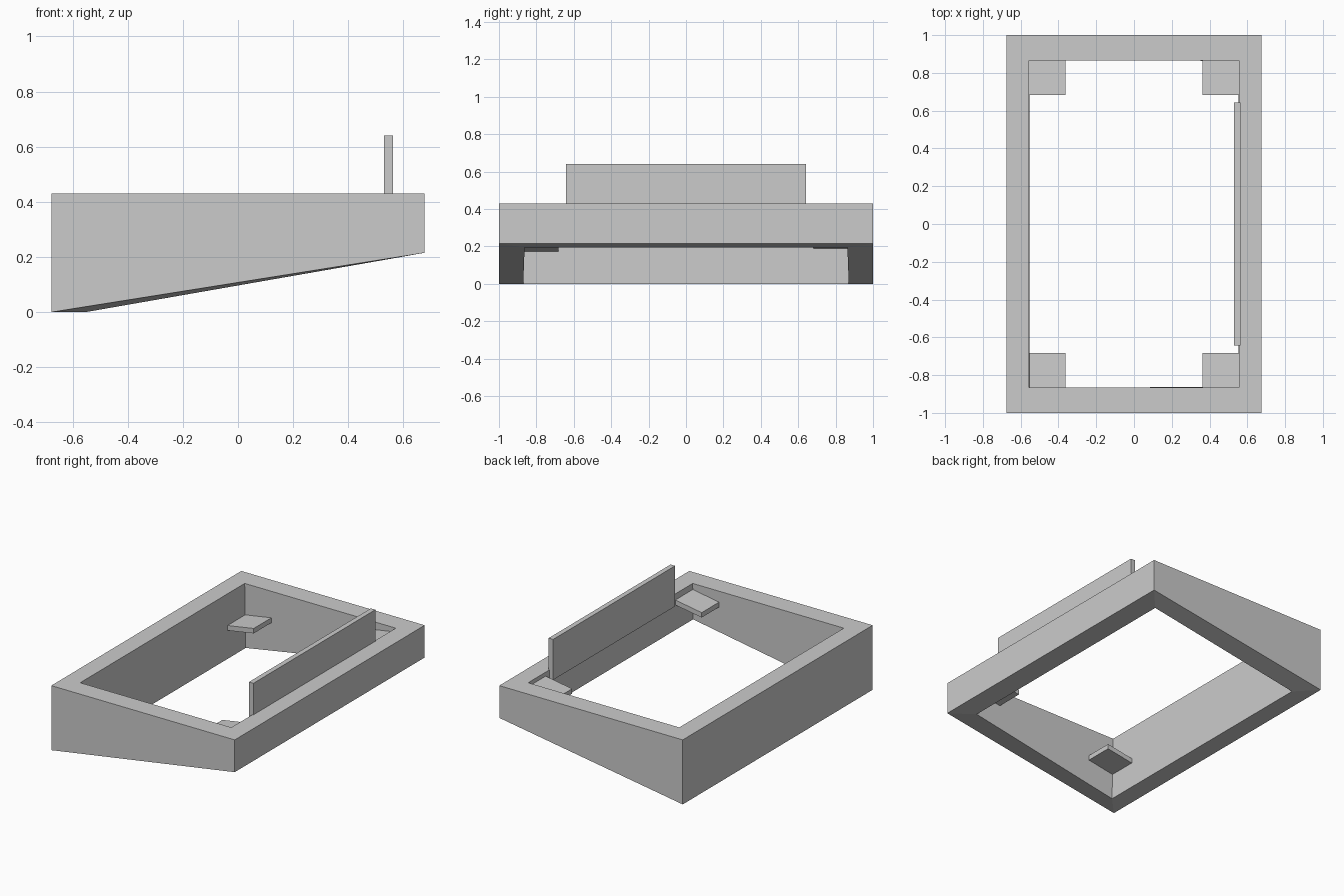
import bpy

cube = bpy.data.objects.get("Cube")
if cube:
    bpy.data.objects.remove(cube, do_unlink=True)

grey = bpy.data.materials.new("plain_grey")
grey.use_nodes = True
colour = (0.6, 0.6, 0.6, 1)
grey.diffuse_color = colour
grey.node_tree.nodes["Principled BSDF"].inputs["Base Color"].default_value = colour


def add_mesh(name, verts, faces):
    mesh = bpy.data.meshes.new(name)
    mesh.from_pydata(verts, [], faces)
    mesh.materials.append(grey)
    obj = bpy.data.objects.new(name, mesh)
    bpy.context.collection.objects.link(obj)
    return obj


def slab(name, x0, x1, y0, y1, low, high):
    """Box whose bottom and top heights are functions of x."""
    corners = [(x0, y0), (x1, y0), (x1, y1), (x0, y1)]
    verts = [(x, y, h(x)) for h in (low, high) for x, y in corners]
    sides = [(i, (i + 1) % 4, (i + 1) % 4 + 4, i + 4) for i in range(4)]
    return add_mesh(name, verts, [(3, 2, 1, 0), (4, 5, 6, 7)] + sides)


def rectangle(x, y_left, y_right, z_left, z_right):
    return [(-x, -y_left, z_left), (x, -y_right, z_right),
            (x, y_right, z_right), (-x, y_left, z_left)]


# Wedge-shaped open frame: outer and inner loops at top and bottom
OUT_X, IN_X, IN_Y, TOP = 0.676, 0.557, 0.866, 0.43
loops = [rectangle(OUT_X, 1, 1, 0, 0.215),
         rectangle(OUT_X, 1, 1, TOP, TOP),
         rectangle(IN_X, IN_Y, IN_Y, TOP, TOP),
         rectangle(IN_X - 0.005, IN_Y + 0.004, IN_Y - 0.003, 0, 0.193)]
faces = []
for ring in range(4):
    a, b = ring * 4, (ring + 1) % 4 * 4
    for i in range(4):
        j = (i + 1) % 4
        faces.append((a + i, a + j, b + j, b + i))
add_mesh("wedge_frame", [v for loop in loops for v in loop], faces)

# Four sloping support tabs in the inner corners
for end, sy, base in (("front", -1, 0.298), ("back", 1, 0.312)):
    for side, sx in (("right", -1), ("left", 1)):
        xs = sorted((sx * 0.362, sx * (IN_X + 0.004)))
        ys = sorted((sy * 0.682, sy * (IN_Y + 0.004)))
        slab(f"{end}_{side}_tab", *xs, *ys,
             lambda x: base - 0.033 + 0.165 * x,
             lambda x: base + 0.165 * x)

# Upright plate against the low side of the frame
slab("upright_plate", 0.53, 0.563, -0.642, 0.642,
     lambda x: 0.37, lambda x: 0.64)
